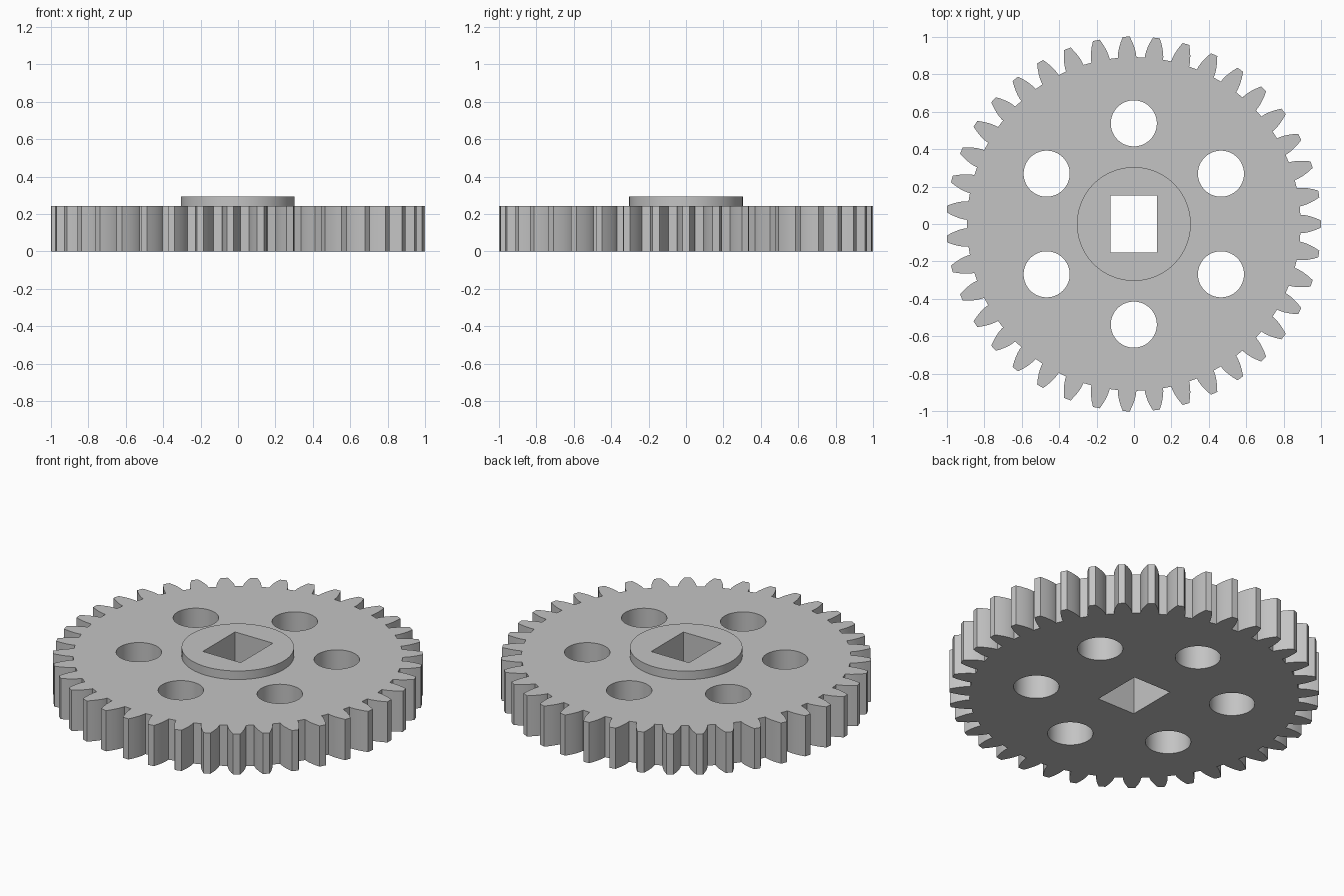
import bpy, bmesh
from math import pi, cos, sin, tan, acos, radians

if "Cube" in bpy.data.objects:
    bpy.data.objects.remove(bpy.data.objects["Cube"])

TEETH = 39
TIP = 1.001                        # tip radius
MODULE = 2 * TIP / (TEETH + 2)
PITCH = MODULE * TEETH / 2
ROOT = PITCH - 1.25 * MODULE
PRESSURE = radians(20)
BASE = PITCH * cos(PRESSURE)
CX = -0.001                        # odd tooth count: recentre the width
PLATE_H, HUB_H, HUB_R = 0.243, 0.294, 0.304
HOLE_R, HOLE_RING = 0.123, 0.5375

gray = bpy.data.materials.new("light_gray")
gray.diffuse_color = (0.55, 0.55, 0.55, 1)
gray.use_nodes = True
gray.node_tree.nodes["Principled BSDF"].inputs["Base Color"].default_value = gray.diffuse_color


def prism(name, outline, z0, z1):
    """Extrude a closed outline between two heights."""
    bm = bmesh.new()
    face = bm.faces.new([bm.verts.new((x + CX, y, z0)) for x, y in outline])
    ext = bmesh.ops.extrude_face_region(bm, geom=[face])
    for v in ext["geom"]:
        if isinstance(v, bmesh.types.BMVert):
            v.co.z = z1
    bmesh.ops.recalc_face_normals(bm, faces=bm.faces)
    mesh = bpy.data.meshes.new(name)
    bm.to_mesh(mesh)
    bm.free()
    mesh.materials.append(gray)
    obj = bpy.data.objects.new(name, mesh)
    bpy.context.collection.objects.link(obj)
    return obj


def circle(r, n, cx=0, cy=0):
    return [(cx + r * cos(2 * pi * i / n), cy + r * sin(2 * pi * i / n))
            for i in range(n)]


def half_angle(r):
    """Half the angular width of an involute tooth at radius r."""
    a = acos(min(1, BASE / r))
    return pi / (2 * TEETH) + (tan(PRESSURE) - PRESSURE) - (tan(a) - a)


def gear_outline():
    radii = [BASE + (TIP - BASE) * t for t in (0, 0.1, 0.3, 0.5, 0.75, 1)]
    flank = [(ROOT, half_angle(BASE))] + [(r, half_angle(r)) for r in radii]
    tooth = [(r, -a) for r, a in flank] + [(TIP, 0)] + flank[::-1]
    pts = []
    for k in range(TEETH):
        mid = 2 * pi * k / TEETH
        pts += [(r * cos(mid + a), r * sin(mid + a)) for r, a in tooth]
    return pts


def combine(target, tool, operation):
    """Apply a boolean and discard the tool."""
    mod = target.modifiers.new("cut", 'BOOLEAN')
    mod.object, mod.operation, mod.solver = tool, operation, 'EXACT'
    bpy.context.view_layer.objects.active = target
    bpy.ops.object.modifier_apply(modifier=mod.name)
    bpy.data.objects.remove(tool)


# Toothed plate with raised hub
gear = prism("gear_wheel", gear_outline(), 0, PLATE_H)
combine(gear, prism("hub", circle(HUB_R, 96), 0.1, HUB_H), 'UNION')

# Rectangular shaft hole
combine(gear, prism("shaft_cutter", [(-0.125, -0.152), (0.125, -0.152),
                                     (0.125, 0.152), (-0.125, 0.152)],
                    -0.1, 0.5), 'DIFFERENCE')

# Ring of six round holes
for i in range(6):
    a = pi / 6 + i * pi / 3
    hole = circle(HOLE_R, 64, HOLE_RING * cos(a), HOLE_RING * sin(a))
    combine(gear, prism("hole_cutter", hole, -0.1, 0.5), 'DIFFERENCE')

bpy.ops.object.select_all(action='DESELECT')
gear.select_set(True)
bpy.context.view_layer.objects.active = gear
bpy.ops.object.shade_smooth_by_angle(angle=radians(25))
